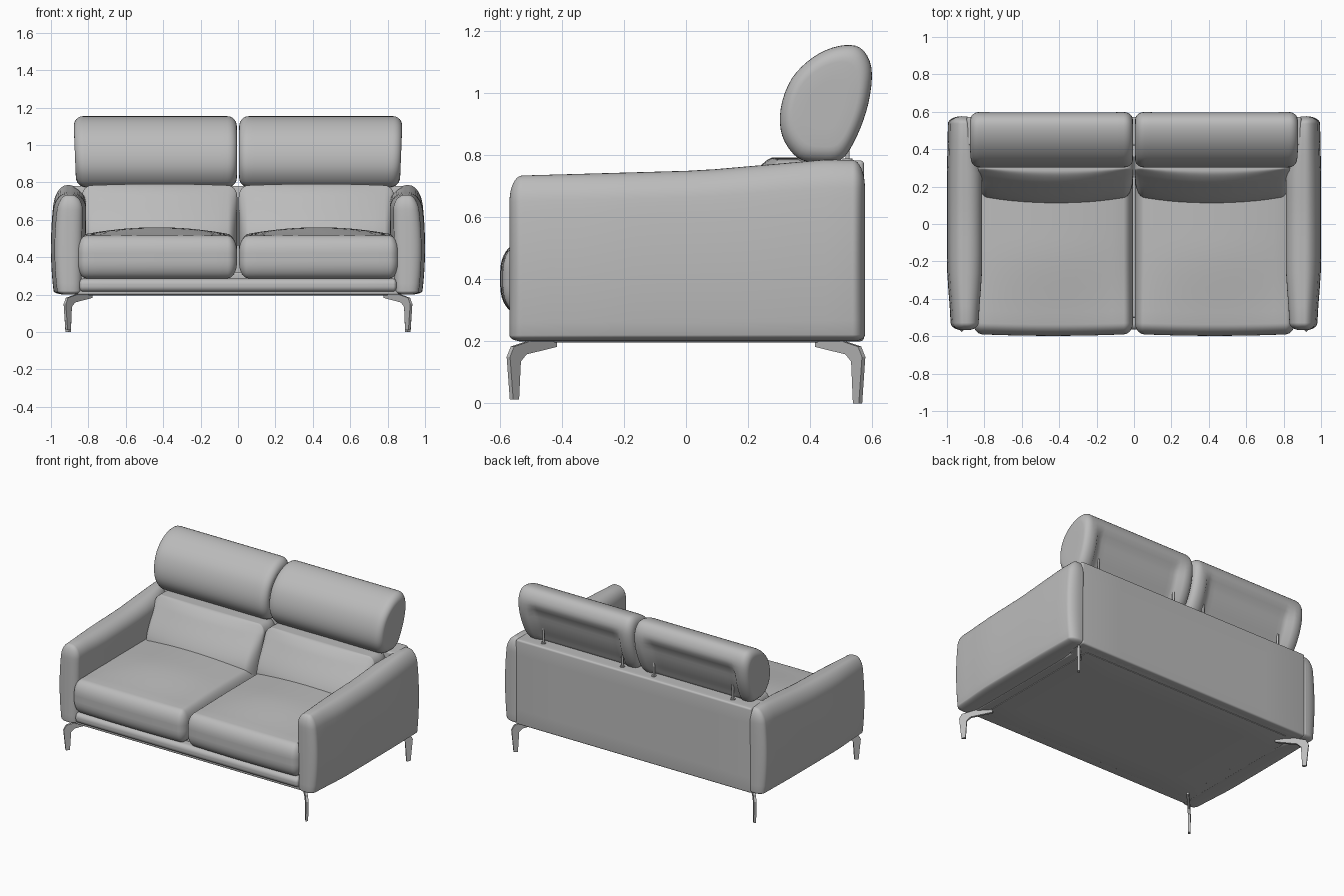
import bpy, bmesh, math
from mathutils import Vector

cube = bpy.data.objects.get("Cube")
if cube:
    bpy.data.objects.remove(cube)

grey = bpy.data.materials.new("soft_grey")
grey.use_nodes = True
COLOR = (0.5, 0.5, 0.5, 1)
grey.diffuse_color = COLOR
grey.node_tree.nodes["Principled BSDF"].inputs["Base Color"].default_value = COLOR


def finish(name, bm, angle=40):
    bmesh.ops.recalc_face_normals(bm, faces=bm.faces)
    mesh = bpy.data.meshes.new(name)
    bm.to_mesh(mesh)
    bm.free()
    mesh.materials.append(grey)
    ob = bpy.data.objects.new(name, mesh)
    bpy.context.collection.objects.link(ob)
    bpy.ops.object.select_all(action='DESELECT')
    ob.select_set(True)
    bpy.context.view_layer.objects.active = ob
    bpy.ops.object.shade_smooth_by_angle(angle=math.radians(angle))
    return ob


def smooth(a, b, v):
    t = min(1, max(0, (v - a) / (b - a)))
    return t * t * (3 - 2 * t)


def lerp_table(points, v):
    for (a, fa), (b, fb) in zip(points, points[1:]):
        if v <= b:
            return fa + (fb - fa) * max(0, (v - a) / (b - a))
    return points[-1][1]


def rounded_box(name, lo, hi, radius, deform=None, low_rz=None, mirror=1, n=20):
    """Gridded box with elliptical rounding; deform gets (point, u in -1..1)."""
    lo, hi = Vector(lo), Vector(hi)
    mid, half = (lo + hi) / 2, (hi - lo) / 2
    bm = bmesh.new()
    bmesh.ops.create_cube(bm, size=2)
    bmesh.ops.subdivide_edges(bm, edges=bm.edges[:], cuts=n - 1, use_grid_fill=True)
    for v in bm.verts:
        inner, d = Vector(), Vector()
        rad = list(radius)
        if low_rz and v.co.z < 0:
            rad[2] = low_rz
        for i in range(3):
            t, s = abs(v.co[i]), math.copysign(1, v.co[i])
            flat = half[i] - rad[i]
            if t > 0.6:
                inner[i] = s * flat
                d[i] = s * math.tan((t - 0.6) / 0.4 * math.pi / 4)
            else:
                inner[i] = s * flat * t / 0.6
        d.normalize()
        p = Vector([inner[i] + rad[i] * d[i] for i in range(3)])
        u = Vector([p[i] / half[i] for i in range(3)])
        p += mid
        if deform:
            deform(p, u)
        p.x *= mirror
        v.co = p
    return finish(name, bm)


def extrude_profile(name, points, thickness, place):
    """Flat profile given a thickness; place maps (along, across, up)."""
    bm = bmesh.new()
    rings = [[bm.verts.new(place(a, s * thickness / 2, z)) for a, z in points] for s in (-1, 1)]
    for i in range(len(points)):
        j = (i + 1) % len(points)
        bm.faces.new((rings[0][i], rings[0][j], rings[1][j], rings[1][i]))
    for ring in rings:
        bm.faces.new(ring)
    return finish(name, bm, 25)


def spline_loop(points, steps=4):
    """Closed smooth loop through the points."""
    out, n = [], len(points)
    for i in range(n):
        a, b, c, d = (Vector(points[(i + k) % n]) for k in (-1, 0, 1, 2))
        for s in range(steps):
            t = s / steps
            out.append(0.5 * (2 * b + (c - a) * t + (2 * a - 5 * b + 4 * c - d) * t * t
                              + (3 * b - a - 3 * c + d) * t ** 3))
    return out


# Shape rules for the soft parts
def shape_seat(p, u):
    crown = max(0, 1 - u.x ** 2)
    if u.z > 0:
        p.z += 0.045 * crown * u.z * smooth(-0.6, -0.1, p.y)
    p.y -= 0.01 * crown * max(0, -u.y)


def shape_back(p, u):
    front = max(0, -u.y)
    p.y += 0.16 * smooth(0.5, 0.85, p.z) * front
    p.y -= 0.05 * max(0, 1 - u.x ** 2) * front
    p.z += 0.01 * max(0, 1 - u.x ** 2) * max(0, u.z)


def shape_arm(p, u):
    top = lerp_table([(-0.58, 0.732), (-0.3, 0.74), (0.05, 0.75), (0.2, 0.763), (0.45, 0.785), (0.58, 0.783)], p.y)
    k = (p.z - 0.2) / 0.55
    p.z = 0.2 + k * (top - 0.2)
    front, rear = smooth(-0.2, -0.57, p.y), smooth(0.25, 0.57, p.y)
    if u.x > 0:
        p.x -= u.x * (0.02 * front + 0.02 * abs(2 * k - 0.9) ** 2 + 0.005 * rear)
    else:
        p.x -= u.x * (0.02 * front + 0.06 * rear + 0.01 * (1 - k))


# Headrest side outline (y, z)
HEAD = spline_loop([(0.36, 0.79), (0.31, 0.86), (0.305, 0.95), (0.34, 1.045), (0.41, 1.115), (0.49, 1.15),
                    (0.56, 1.145), (0.597, 1.08), (0.588, 0.97), (0.55, 0.86), (0.5, 0.785), (0.43, 0.775)])
CENTER = Vector((0.45, 0.96))


def headrest(name, side):
    x0, x1, r = 0.006, 0.872, 0.05
    stations = []
    for k in range(7):
        a = k / 6 * math.pi / 2
        stations.append((r * (1 - math.sin(a)), 1 - 0.28 * (1 - math.cos(a))))
    stations = [(0.0, 0.4)] + stations[::-1]
    left = [(x0 + o, s) for o, s in sorted(stations)]
    right = [(x1 - o, s) for o, s in sorted(stations, reverse=True)]
    span = [(x0 + r + (x1 - x0 - 2 * r) * i / 24, 1) for i in range(1, 24)]
    bm, rings = bmesh.new(), []
    for x, s in left + span + right:
        ring = []
        inside = smooth(0.09, 0.13, x) * smooth(0.79, 0.75, x)
        for q in HEAD:
            p = CENTER + (q - CENTER) * s
            # hollow rear panel between the side lips
            hollow = inside * smooth(0.46, 0.54, p.x) * smooth(1.08, 0.98, p.y)
            y = p.x - 0.035 * hollow
            tilt = 0.008 * (p.y - 0.95) / 0.2 * smooth(0.3, 0.87, x)
            ring.append(bm.verts.new((side * (x + tilt), y, p.y)))
        rings.append(ring)
    n = len(HEAD)
    for a, b in zip(rings, rings[1:]):
        for i in range(n):
            bm.faces.new((a[i], a[(i + 1) % n], b[(i + 1) % n], b[i]))
    bm.faces.new(rings[0])
    bm.faces.new(rings[-1])
    return finish(name, bm, 50)


def post(name, x, y):
    bm = bmesh.new()
    for radius, z0, z1 in ((0.007, 0.77, 0.9), (0.016, 0.775, 0.788)):
        res = bmesh.ops.create_cone(bm, cap_ends=True, segments=16, radius1=radius, radius2=radius, depth=z1 - z0)
        bmesh.ops.translate(bm, verts=res["verts"], vec=(x, y, (z0 + z1) / 2))
    finish(name, bm)


# Frame
rounded_box("base_panel", (-0.86, -0.545, 0.2), (0.86, 0.56, 0.235), (0.008,) * 3, n=10)
rounded_box("underside_cover", (-0.8, -0.48, 0.196), (0.8, 0.5, 0.21), (0.003,) * 3, n=10)
rounded_box("front_rail", (-0.85, -0.565, 0.215), (0.85, -0.45, 0.285), (0.02, 0.03, 0.03))
rounded_box("seat_platform", (-0.84, -0.5, 0.22), (0.84, 0.5, 0.32), (0.01,) * 3, n=10)
rounded_box("back_panel", (-0.895, 0.42, 0.2), (0.895, 0.573, 0.782), (0.012,) * 3, n=10)

# Leg blade (outward, up)
LEG = [(0, 0.21), (0, 0.182), (0.135, 0.158), (0.16, 0.135), (0.168, 0), (0.194, 0),
       (0.208, 0.15), (0.19, 0.183), (0.1, 0.205)]

for side, word in ((1, "left"), (-1, "right")):
    rounded_box("seat_cushion_" + word, (0.005, -0.588, 0.287), (0.86, 0.3, 0.515),
                (0.05, 0.06, 0.09), shape_seat, mirror=side)
    rounded_box("back_cushion_" + word, (0.004, 0.15, 0.4), (0.835, 0.46, 0.782),
                (0.05, 0.1, 0.06), shape_back, mirror=side)
    rounded_box("arm_" + word, (0.81, -0.568, 0.2), (1.0, 0.576, 0.75),
                (0.08, 0.04, 0.085), shape_arm, low_rz=0.02, mirror=side)
    headrest("headrest_" + word, side)
    for label, x in (("inner", 0.12), ("outer", 0.72)):
        post(f"headrest_post_{label}_{word}", side * x, 0.52)
    for end, label, lift in ((-1, "front", 0.012), (1, "rear", 0)):
        def place(a, c, z):
            return (side * (0.785 + 0.68 * a - 0.73 * c), end * (0.42 + 0.73 * a + 0.68 * c), max(z, lift))
        extrude_profile(f"{label}_leg_{word}", LEG, 0.016, place)
